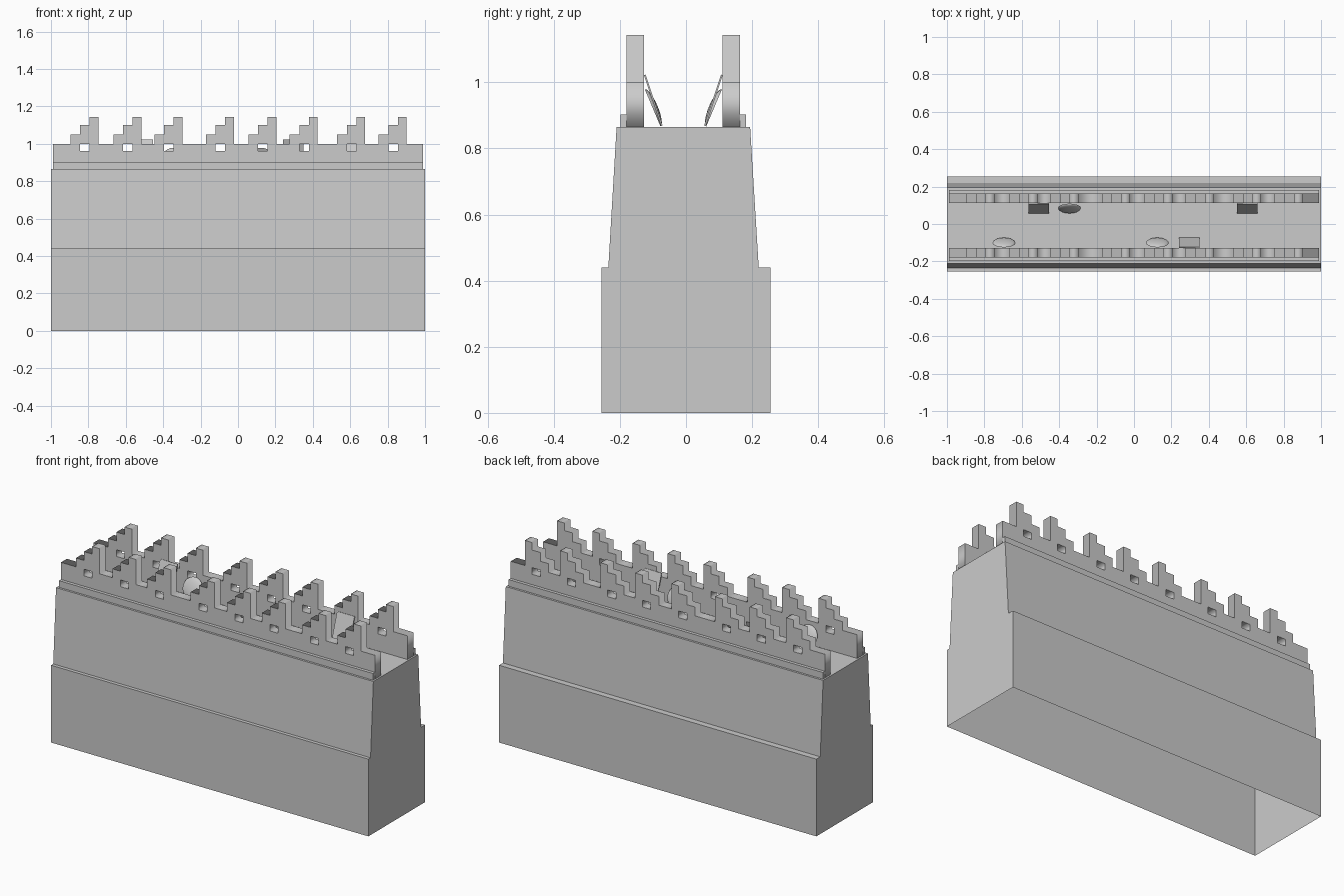
import bpy, bmesh, math
from mathutils import Matrix, Vector

if "Cube" in bpy.data.objects:
    bpy.data.objects.remove(bpy.data.objects["Cube"])

MID = -0.008      # centre line of the upper part
FLOOR = 0.865     # walkway height


def finish(bm, name):
    me = bpy.data.meshes.new(name)
    bm.to_mesh(me)
    bm.free()
    ob = bpy.data.objects.new(name, me)
    bpy.context.collection.objects.link(ob)
    return ob


def extrude_profile(name, pts, hx):
    """Open (y, z) profile swept along x, capped at both ends, open last side."""
    bm = bmesh.new()
    a = [bm.verts.new((-hx, y, z)) for y, z in pts]
    b = [bm.verts.new((hx, y, z)) for y, z in pts]
    for i in range(len(pts) - 1):
        bm.faces.new((a[i], a[i + 1], b[i + 1], b[i]))
    bm.faces.new(a)
    bm.faces.new(b[::-1])
    bmesh.ops.recalc_face_normals(bm, faces=bm.faces)
    return finish(bm, name)


# wall body: hollow shell, open underneath
extrude_profile("wall_body", [
    (-0.255, 0), (-0.255, 0.44), (-0.235, 0.44), (-0.21, FLOOR),
    (0.194, FLOOR), (0.22, 0.44), (0.255, 0.44), (0.255, 0)], 1.0)

# stepped battlement outline with a loophole under each merlon
STEP = 0.0515
LEFT, RIGHT = -0.99, 0.99
starts = [-0.896, -0.666, -0.447, -0.172, 0.056, 0.276, 0.53, 0.752]
outline = [(LEFT, FLOOR), (RIGHT, FLOOR), (RIGHT, 1.0)]
holes = []
for s in reversed(starts):
    x1, x2, x3 = s + STEP, s + 2 * STEP, s + 3 * STEP - 0.005
    outline += [(x3, 1.0), (x3, 1.143), (x2, 1.143), (x2, 1.1),
                (x1, 1.1), (x1, 1.05), (s, 1.05), (s, 1.0)]
    holes.append([(x1, 0.962), (x2, 0.962), (x2, 1.0), (x1, 1.0)])
outline.append((LEFT, 1.0))


def parapet(name, y):
    cu = bpy.data.curves.new(name, 'CURVE')
    cu.dimensions = '2D'
    cu.fill_mode = 'BOTH'
    cu.extrude = 0.0265
    for loop in [outline] + holes:
        sp = cu.splines.new('POLY')
        sp.points.add(len(loop) - 1)
        for p, (x, z) in zip(sp.points, loop):
            p.co = (x, z, 0, 1)
        sp.use_cyclic_u = True
    ob = bpy.data.objects.new(name, cu)
    bpy.context.collection.objects.link(ob)
    ob.location = (0, y, 0)
    ob.rotation_euler = (math.pi / 2, 0, 0)
    bpy.ops.object.select_all(action='DESELECT')
    ob.select_set(True)
    bpy.context.view_layer.objects.active = ob
    bpy.ops.object.convert(target='MESH')


for side, label in ((-1, "front"), (1, "back")):
    parapet(label + "_parapet", MID + side * 0.1455)
    # low ledge along the outside foot of the parapet
    extrude_profile(label + "_ledge", [
        (MID + side * 0.19, FLOOR), (MID + side * 0.19, 0.903),
        (MID + side * 0.172, 0.903), (MID + side * 0.172, FLOOR)], 0.99)


def lean(ob, x, side, y_off, z, angle):
    """Lean a shield (built in xz, face toward +y) against a parapet."""
    turn = Matrix.Rotation(0 if side < 0 else math.pi, 4, 'Z')
    ob.matrix_world = (Matrix.Translation((x, MID + side * y_off, z)) @ turn
                       @ Matrix.Rotation(angle, 4, 'X'))


# square shields: thin leaning plates
for x, side in ((0.295, -1), (-0.51, 1), (0.605, 1)):
    bm = bmesh.new()
    bmesh.ops.create_cube(bm, size=1.0)
    bmesh.ops.scale(bm, vec=(0.11, 0.005, 0.162), verts=bm.verts)
    lean(finish(bm, "square_shield"), x, side, 0.091, 0.946, math.radians(18.5))

# round shields: shallow domes leaning inward
for x, side in ((-0.695, -1), (0.125, -1), (-0.345, 1)):
    bm = bmesh.new()
    bmesh.ops.create_uvsphere(bm, u_segments=24, v_segments=12, radius=0.061)
    bmesh.ops.bisect_plane(bm, geom=bm.verts[:] + bm.edges[:] + bm.faces[:],
                           plane_co=(0, 0, 0), plane_no=(0, 0, 1), clear_inner=True)
    rim = [e for e in bm.edges if e.is_boundary]
    bmesh.ops.contextual_create(bm, geom=rim)
    bmesh.ops.rotate(bm, cent=(0, 0, 0), verts=bm.verts,
                     matrix=Matrix.Rotation(-math.pi / 2, 3, 'X'))
    bmesh.ops.scale(bm, vec=(1, 0.26, 1), verts=bm.verts)
    bmesh.ops.recalc_face_normals(bm, faces=bm.faces)
    ob = finish(bm, "round_shield")
    lean(ob, x, side, 0.093, 0.923, math.radians(23))
    bpy.ops.object.select_all(action='DESELECT')
    ob.select_set(True)
    bpy.context.view_layer.objects.active = ob
    bpy.ops.object.shade_smooth_by_angle(angle=math.radians(40))
